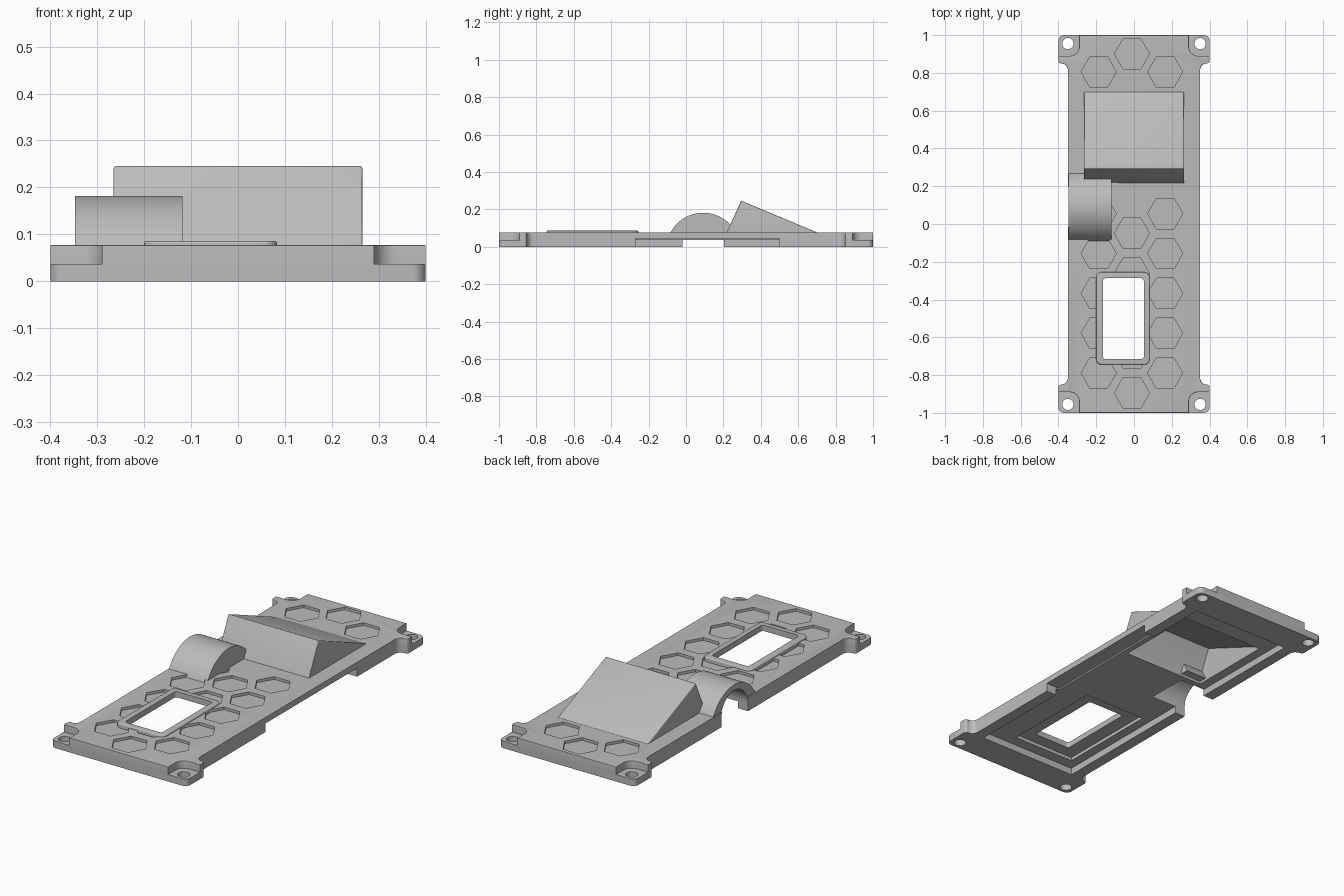
import bpy, bmesh
from math import cos, sin, pi, radians

if "Cube" in bpy.data.objects:
    bpy.data.objects.remove(bpy.data.objects["Cube"])

grey = bpy.data.materials.new("plain grey")
grey.use_nodes = True
grey.diffuse_color = (0.5, 0.5, 0.5, 1)
grey.node_tree.nodes["Principled BSDF"].inputs["Base Color"].default_value = (0.5, 0.5, 0.5, 1)


def prism(name, pts, lo, hi, axis="z", bevel=0, pick=None):
    """Extrude a closed outline along z or x; optionally round the picked edges."""
    bm = bmesh.new()
    place = (lambda p, t: (p[0], p[1], t)) if axis == "z" else (lambda p, t: (t, p[0], p[1]))
    rings = [[bm.verts.new(place(p, t)) for p in pts] for t in (lo, hi)]
    n = len(pts)
    for i in range(n):
        j = (i + 1) % n
        bm.faces.new((rings[0][i], rings[0][j], rings[1][j], rings[1][i]))
    for ring in rings:
        bm.faces.new(ring)
    bmesh.ops.recalc_face_normals(bm, faces=bm.faces)
    if bevel:
        edges = [e for e in bm.edges if pick(e)]
        bmesh.ops.bevel(bm, geom=edges, offset=bevel, segments=4, profile=0.5,
                        affect="EDGES", clamp_overlap=True)
    me = bpy.data.meshes.new(name)
    bm.to_mesh(me)
    bm.free()
    me.materials.append(grey)
    ob = bpy.data.objects.new(name, me)
    bpy.context.collection.objects.link(ob)
    return ob


def arc(cx, cy, r, start, end, steps=8):
    angles = [radians(start + (end - start) * i / steps) for i in range(steps + 1)]
    return [(cx + r * cos(a), cy + r * sin(a)) for a in angles]


def box(x0, x1, y0, y1, r=0.0):
    if not r:
        return [(x0, y0), (x1, y0), (x1, y1), (x0, y1)]
    return (arc(x1 - r, y1 - r, r, 0, 90) + arc(x0 + r, y1 - r, r, 90, 180)
            + arc(x0 + r, y0 + r, r, 180, 270) + arc(x1 - r, y0 + r, r, 270, 360))


def four_way(quarter):
    """Mirror a quarter outline (ordered from +x side to +y end) round both axes."""
    half = quarter + [(-x, y) for x, y in reversed(quarter)]
    return half + [(-x, -y) for x, y in half]


def cut(part, cutters):
    bpy.context.view_layer.objects.active = part
    for c in cutters:
        m = part.modifiers.new("cut", "BOOLEAN")
        m.operation, m.solver, m.object = "DIFFERENCE", "EXACT", c
        bpy.ops.object.modifier_apply(modifier=m.name)


def at_height(z):
    return lambda e: all(v.co.z > z for v in e.verts)


SPLIT, TOP = 0.037, 0.077

# Flange with screw ears, and the deck stepped back around each screw
waist = arc(0.385, 0.815, 0.035, 180, 90, 6) + arc(0.385, 0.865, 0.015, -90, 0, 4)
flange = prism("flange", four_way(waist + arc(0.37, 0.97, 0.03, 0, 90)), 0, SPLIT)
step = [(0.4, 0.89)] + arc(0.34, 0.94, 0.05, 270, 180) + [(0.29, 1.0)]
deck = prism("deck", four_way(waist + step), SPLIT, TOP, bevel=0.012,
             pick=lambda e: at_height(0.07)(e) and any(abs(v.co.y) > 0.83 for v in e.verts)
             and all(abs(v.co.y) > 0.8 for v in e.verts))

# Raised wedge hood, arched cable cover, window frame
hood = prism("wedge_hood", [(0.2, 0.05), (0.218, TOP), (0.295, 0.247), (0.7, TOP), (0.7, 0.05)],
             -0.265, 0.265, "x", 0.013, at_height(0.076))
R = 0.198
cover = prism("arched_cover", arc(0.092, TOP + 0.105 - R, R, 20, 160, 32), -0.347, -0.118, "x")
frame = prism("window_frame", box(-0.2, 0.083, -0.745, -0.255, 0.03), 0.06, 0.086,
              bevel=0.006, pick=at_height(0.08))

# Cutters
underside = prism("cut_underside", box(-0.29, 0.29, -0.84, 0.84), -0.1, SPLIT + 0.001)
side_notch = prism("cut_side_notch", box(0.27, 0.5, -0.27, 0.5), -0.1, 0.045)
hood_hollow = prism("cut_hood", [(0.235, -0.1), (0.235, 0.07), (0.302, 0.215), (0.7, 0.05), (0.7, -0.1)],
                    -0.24, 0.24, "x")
tunnel = prism("cut_tunnel", [(-0.02, -0.1), (0.204, -0.1)] + arc(0.092, 0.04, 0.112, 0, 180, 24),
               -0.5, -0.14, "x")
window = prism("cut_window", box(-0.165, 0.052, -0.715, -0.287, 0.015), -0.1, 0.3)
window_seat = prism("cut_window_seat", box(-0.24, 0.125, -0.78, -0.22), -0.1, 0.055)
screws = [prism("cut_screw", arc(sx * 0.35, sy * 0.955, 0.03, 0, 345, 23), -0.1, 0.2)
          for sx in (-1, 1) for sy in (-1, 1)]

# Shallow hexagon pattern on the deck
rows = [0.805] + [0.055 - 0.211 * i for i in range(5)]
centres = [(x, y) for x in (-0.187, 0.165) for y in rows]
centres += [(-0.011, y) for y in (0.9, -0.05, -0.261, -0.683, -0.894)]
hexes = [prism("cut_hexagon", arc(x, y, 0.093, 0, 300, 5), TOP - 0.014, 0.2) for x, y in centres]

cut(flange, [underside, side_notch, tunnel] + screws)
cut(deck, [side_notch, hood_hollow, tunnel, window_seat, window] + hexes)
cut(hood, [hood_hollow])
cut(cover, [tunnel])
cut(frame, [window])

for c in [underside, side_notch, hood_hollow, tunnel, window, window_seat] + screws + hexes:
    bpy.data.objects.remove(c)

# Smooth the curved surfaces, keep the edges crisp
bpy.ops.object.select_all(action="DESELECT")
for part in (flange, deck, hood, cover, frame):
    part.select_set(True)
bpy.context.view_layer.objects.active = deck
bpy.ops.object.shade_smooth_by_angle(angle=radians(30))
